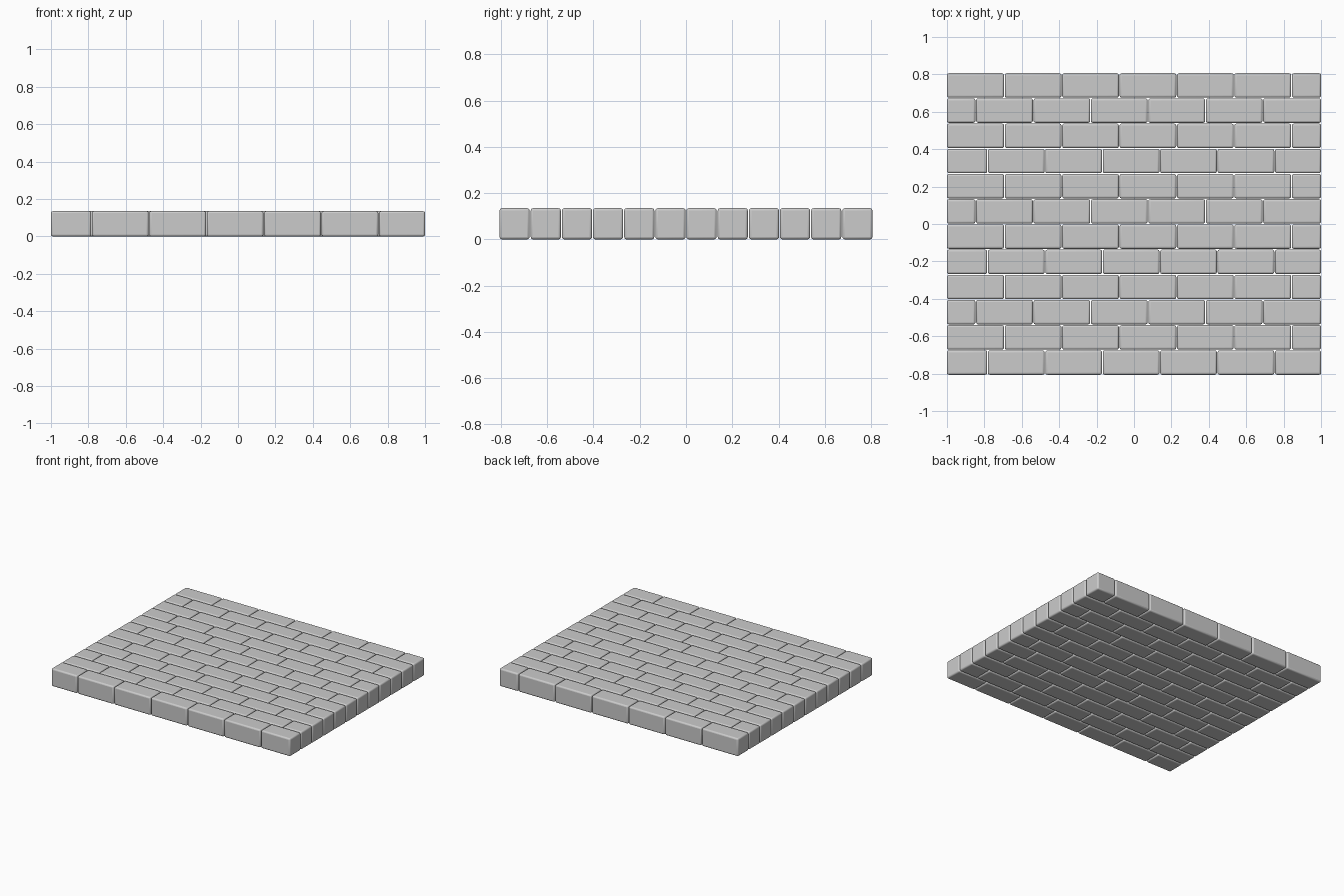
import bpy

if "Cube" in bpy.data.objects:
    bpy.data.objects.remove(bpy.data.objects["Cube"])

ROWS, PITCH_Y, DEPTH, HEIGHT = 12, 0.1347, 0.1305, 0.135
PITCH_X, GAP = 0.307, 0.004
# first joint of each row, repeating every four rows
FIRST_JOINT = [-0.783, -0.693, -0.846, -0.693]


def brick(name, x0, x1, y):
    """One rounded paving brick spanning x0..x1, centred on y."""
    bpy.ops.mesh.primitive_cube_add(size=1, location=((x0 + x1) / 2, y, HEIGHT / 2))
    ob = bpy.context.object
    ob.name = name
    ob.scale = (x1 - x0, DEPTH, HEIGHT)
    bpy.ops.object.transform_apply(location=False, rotation=False, scale=True)
    mod = ob.modifiers.new("rounded_edges", 'BEVEL')
    mod.width = 0.011
    mod.segments = 3
    bpy.ops.object.shade_smooth_by_angle()


# staggered courses, end bricks cut to the slab width
for row in range(ROWS):
    y = (row - (ROWS - 1) / 2) * PITCH_Y
    start, joint, n = -1.0, FIRST_JOINT[row % 4], 1
    while start < 0.98:
        end = min(joint, 1.0)
        x0 = start if n == 1 else start + GAP / 2
        x1 = 1.0 if joint > 0.98 else end - GAP / 2
        brick(f"brick_row{row + 1}_{n}", x0, x1, y)
        start = 1.0 if joint > 0.98 else joint
        joint += PITCH_X
        n += 1
